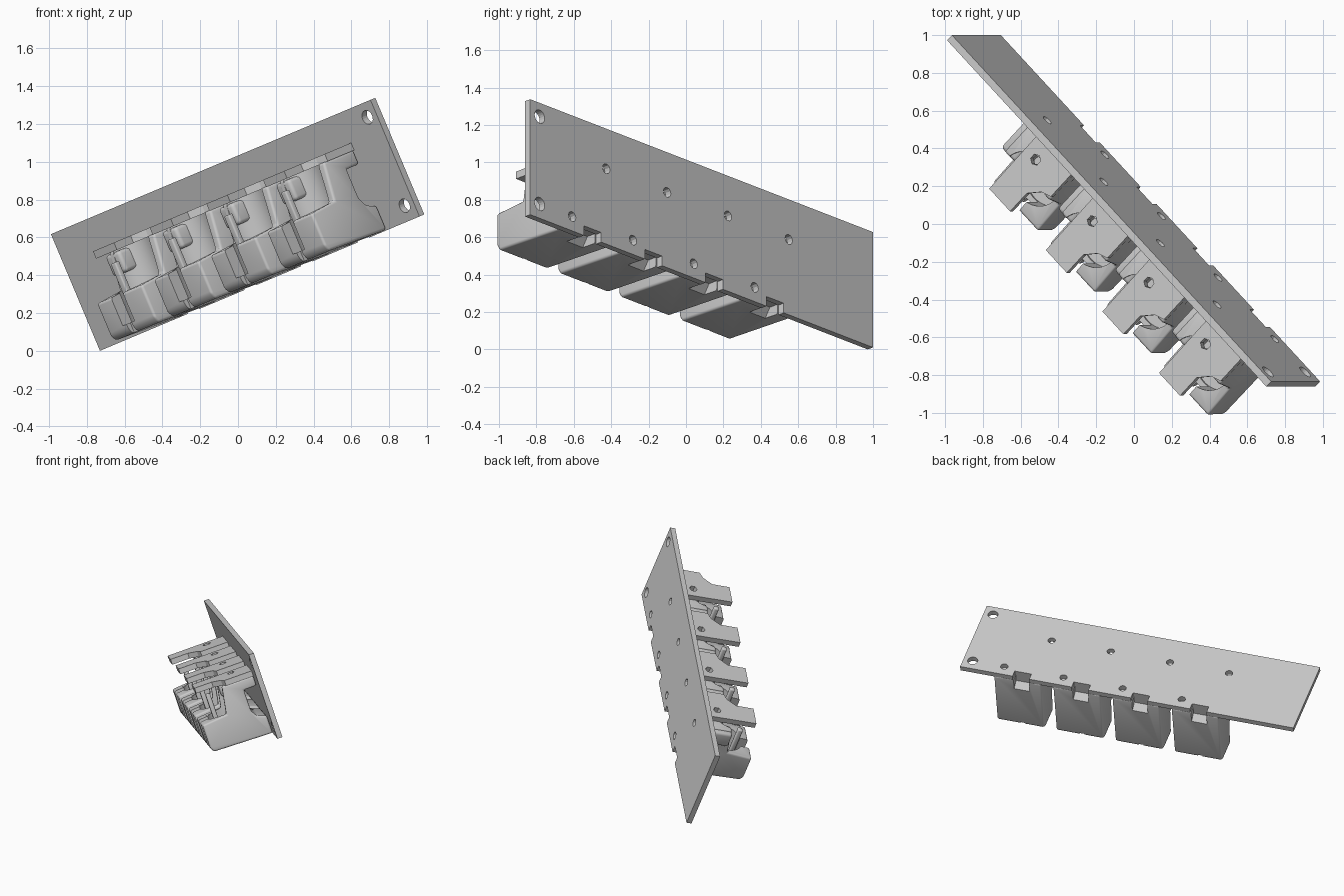
import bpy, bmesh, math
from mathutils import Matrix, Vector

if "Cube" in bpy.data.objects:
    bpy.data.objects.remove(bpy.data.objects["Cube"])

# Local frame: X along the board, Y across it, Z out of it towards the holders
k, t = math.sqrt(0.5), math.radians(22.8)
e, j = Vector((math.cos(t), 0, math.sin(t))), Vector((0, 1, 0))
U, V, W = (e - j) * k, Vector((-math.sin(t), 0, math.cos(t))), (-e - j) * k
FRAME = Matrix.Translation((-0.73, 0.972, 0.0)) @ Matrix((U, V, W)).transposed().to_4x4()
PITCH = 0.46


def make(name, bm):
    bmesh.ops.recalc_face_normals(bm, faces=bm.faces)
    me = bpy.data.meshes.new(name)
    bm.to_mesh(me)
    bm.free()
    ob = bpy.data.objects.new(name, me)
    bpy.context.collection.objects.link(ob)
    return ob


def extrude(name, pts, vec):
    bm = bmesh.new()
    f = bm.faces.new([bm.verts.new(p) for p in pts])
    r = bmesh.ops.extrude_face_region(bm, geom=[f])
    bmesh.ops.translate(bm, vec=vec, verts=[g for g in r["geom"] if isinstance(g, bmesh.types.BMVert)])
    return make(name, bm)


def box(name, x0, x1, y0, y1, z0, z1):
    return extrude(name, [(x0, y0, z0), (x1, y0, z0), (x1, y1, z0), (x0, y1, z0)], (0, 0, z1 - z0))


def cyl(name, c, r, depth, axis, n):
    bm = bmesh.new()
    rot = Matrix.Rotation(math.pi / 2, 4, 'X') if axis == 'Y' else Matrix()
    bmesh.ops.create_cone(bm, cap_ends=True, segments=n, radius1=r, radius2=r, depth=depth,
                          matrix=Matrix.Translation(c) @ rot)
    return make(name, bm)


def bake(ob):
    dg = bpy.context.evaluated_depsgraph_get()
    me = bpy.data.meshes.new_from_object(ob.evaluated_get(dg))
    ob.modifiers.clear()
    ob.data = me


def bevel(ob, w):
    m = ob.modifiers.new("round", 'BEVEL')
    m.width, m.segments, m.limit_method = w, 3, 'ANGLE'
    bake(ob)
    return ob


def cut(ob, cutter):
    m = ob.modifiers.new("cut", 'BOOLEAN')
    m.operation, m.object, m.solver = 'DIFFERENCE', cutter, 'EXACT'
    bake(ob)
    bpy.data.objects.remove(cutter)


# Mounting board with corner holes, screw holes and edge notches
board = box("mounting_board", 0, 2.592, 0, 0.669, -0.039, 0)
for y in (0.083, 0.59):
    cut(board, cyl("hole", (2.52, y, -0.02), 0.038, 0.2, 'Z', 20))
for i in range(4):
    d = i * PITCH
    cut(board, cyl("hole", (0.636 + d, 0.437, -0.02), 0.028, 0.2, 'Z', 12))
    cut(board, cyl("hole", (0.894 + d, 0.083, -0.02), 0.028, 0.2, 'Z', 12))
    cut(board, box("notch", 0.675 + d, 0.805 + d, -0.1, 0.056, -0.1, 0.1))
parts = [board]

# Holder body: side profile (z, y) swept across the width
prof = [(0.001, 0.004), (0.455, 0.018), (0.475, 0.05), (0.475, 0.235), (0.28, 0.25), (0.245, 0.46),
        (0.001, 0.46), (0.001, 0.38), (0.1, 0.38), (0.1, 0.215), (0.07, 0.165), (0.001, 0.14)]
body = bevel(extrude("holder_body", [(0.586, y, z) for z, y in prof], (0.367, 0, 0)), 0.014)
cut(body, cyl("pocket", (0.766, 0.36, 0.27), 0.145, 0.6, 'Y', 40))
cut(body, box("front_opening", 0.67, 0.86, 0.24, 0.6, 0.22, 0.6))
cut(body, box("lip_slot", 0.705, 0.80, 0.075, 0.6, 0.3, 0.6))
cut(body, box("lip_nick", 0.735, 0.775, -0.1, 0.2, 0.445, 0.6))
cut(body, extrude("ramp", [(0.68, -0.1, -0.1), (0.68, -0.1, 0.10), (0.68, 0.0, 0.10),
                           (0.68, 0.06, 0.06), (0.68, 0.06, -0.1)], (0.12, 0, 0)))

# Side block, top paddle with hole, and lever
side = bevel(box("side_block", 0.55, 0.665, 0.33, 0.45, 0.001, 0.25), 0.02)
paddle = extrude("top_paddle", [(x, 0.457, z) for x, z in (
    (0.67, 0.001), (0.955, 0.001), (0.955, 0.215), (0.90, 0.235), (0.845, 0.30), (0.845, 0.435), (0.675, 0.435))],
    (0, 0.042, 0))
cut(paddle, cyl("hole", (0.755, 0.48, 0.138), 0.03, 0.2, 'Y', 6))
lever = bevel(box("lever", 0.685, 0.725, 0.09, 0.40, 0.33, 0.365), 0.008)

# Repeat the holder along the board
for ob in (body, side, paddle, lever):
    parts.append(ob)
    for i in range(1, 4):
        c = ob.copy()
        c.name = f"{ob.name}_{i + 1}"
        bpy.context.collection.objects.link(c)
        c.location.x = i * PITCH
        parts.append(c)

# Stand everything in its tilted pose
for ob in parts:
    ob.matrix_world = FRAME @ Matrix.Translation(ob.location)
for ob in (body, side, lever):
    for p in ob.data.polygons:
        p.use_smooth = True
    ob.data.set_sharp_from_angle(angle=math.radians(30))
